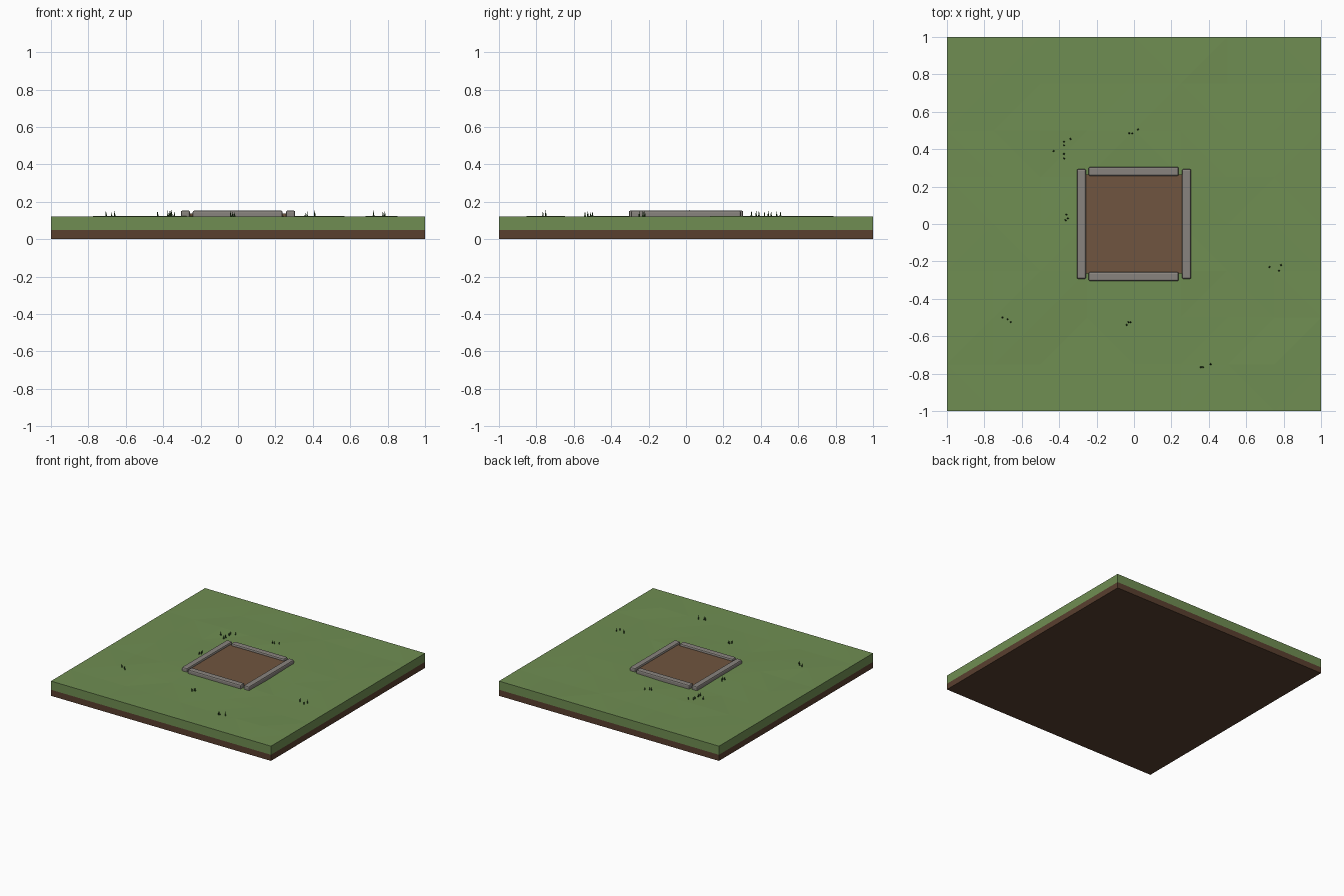
import bpy, bmesh, math, random
from mathutils import Matrix, Vector

if "Cube" in bpy.data.objects:
    bpy.data.objects.remove(bpy.data.objects["Cube"])

random.seed(4)


def material(name, rgb):
    m = bpy.data.materials.new(name)
    m.diffuse_color = (*rgb, 1)
    m.use_nodes = True
    m.node_tree.nodes["Principled BSDF"].inputs["Base Color"].default_value = m.diffuse_color
    return m


GRASS = material("grass", (0.16, 0.27, 0.085))
SOIL = material("soil", (0.16, 0.09, 0.05))
EARTH = material("earth", (0.10, 0.05, 0.028))
STONE = material("stone", (0.25, 0.23, 0.21))
BLADE = material("blade", (0.03, 0.08, 0.02))


def finish(bm, name, mat):
    me = bpy.data.meshes.new(name)
    bm.to_mesh(me)
    bm.free()
    me.materials.append(mat)
    ob = bpy.data.objects.new(name, me)
    bpy.context.collection.objects.link(ob)
    return ob


def box(name, lo, hi, mat, bevel=0):
    lo, hi = Vector(lo), Vector(hi)
    bm = bmesh.new()
    bmesh.ops.create_cube(bm, size=1, matrix=Matrix.Translation((lo + hi) / 2)
                          @ Matrix.Diagonal((*(hi - lo), 1)))
    if bevel:
        bmesh.ops.bevel(bm, geom=bm.edges[:], offset=bevel, segments=2,
                        profile=0.5, affect='EDGES')
    return finish(bm, name, mat)


# Earth slab under the turf
box("earth_base", (-1, -1, 0), (1, 1, 0.05), EARTH)

# Turf: slightly uneven triangulated grid with a straight skirt
bm = bmesh.new()
bmesh.ops.create_grid(bm, x_segments=8, y_segments=8, size=1)
for v in bm.verts:
    edge = max(abs(v.co.x), abs(v.co.y)) > 0.99
    v.co.z = 0.121 + (0 if edge else random.uniform(-0.004, 0.003))
rim = [e for e in bm.edges if e.is_boundary]
bmesh.ops.triangulate(bm, faces=bm.faces[:])
skirt = bmesh.ops.extrude_edge_only(bm, edges=rim)["geom"]
for v in skirt:
    if isinstance(v, bmesh.types.BMVert):
        v.co.z = 0.05
bmesh.ops.recalc_face_normals(bm, faces=bm.faces[:])
finish(bm, "turf", GRASS)

# Soil bed and its four stone edging bars
box("soil_bed", (-0.265, -0.265, 0.09), (0.265, 0.265, 0.136), SOIL)
for s, side, end in ((-1, "left", "front"), (1, "right", "back")):
    c = s * 0.281
    box(side + "_edging", (c - 0.025, -0.294, 0.1), (c + 0.025, 0.294, 0.153), STONE, 0.01)
    box(end + "_edging", (-0.243, c - 0.025, 0.1), (0.239, c + 0.025, 0.153), STONE, 0.01)

# Grass blades: thin leaning cones in small tufts
tufts = [
    [(-.43, .39), (-.375, .44), (-.34, .455), (-.375, .42), (-.375, .375), (-.375, .35)],
    [(-.025, .485), (-.01, .485), (.02, .505)],
    [(-.36, .05), (-.355, .03), (-.365, .02)],
    [(.725, -.23), (.785, -.22), (.775, -.25)],
    [(-.705, -.5), (-.675, -.51), (-.66, -.525)],
    [(-.04, -.54), (-.03, -.525), (-.02, -.525)],
    [(.36, -.765), (.37, -.765), (.41, -.75)],
    [(-.04, -.01)],
]
for i, tuft in enumerate(tufts):
    bm = bmesh.new()
    for x, y in tuft:
        h = random.uniform(0.03, 0.04) if len(tuft) > 1 else 0.022
        lean = Matrix.Rotation(random.uniform(-0.12, 0.12), 4, 'Y')
        turn = Matrix.Rotation(random.uniform(0, math.tau), 4, 'Z')
        bmesh.ops.create_cone(bm, cap_ends=True, segments=4, radius1=0.006, radius2=0,
                              depth=h, matrix=Matrix.Translation((x, y, 0.117 + h / 2)) @ lean @ turn)
    finish(bm, f"grass_tuft_{i + 1}", BLADE)
